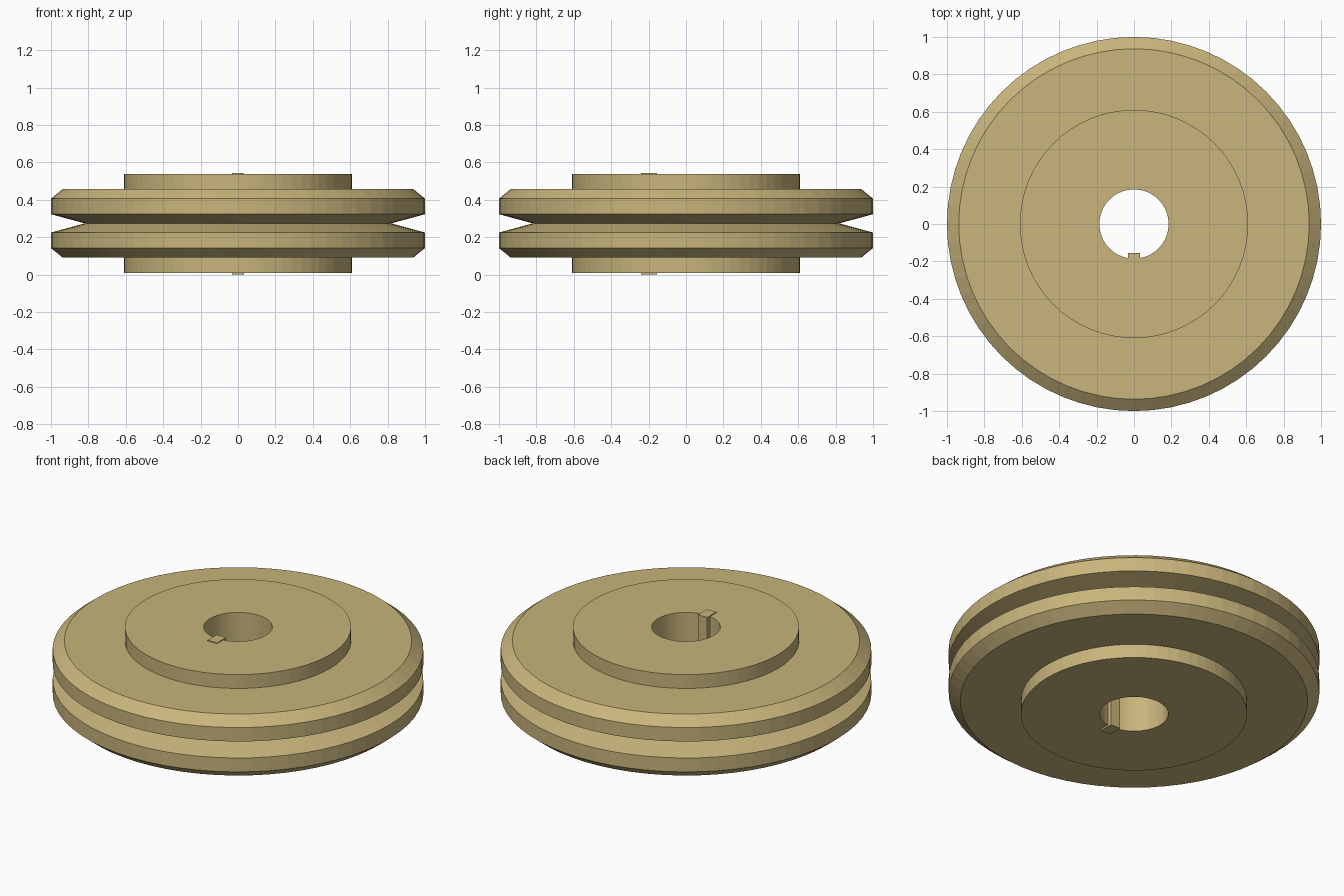
import bpy, bmesh, math

if "Cube" in bpy.data.objects:
    bpy.data.objects.remove(bpy.data.objects["Cube"])

SEGMENTS = 64
MID = 0.274  # height of the groove's mid-plane

mat = bpy.data.materials.new("tan_metal")
mat.diffuse_color = (0.58, 0.46, 0.20, 1)
mat.use_nodes = True
mat.node_tree.nodes["Principled BSDF"].inputs["Base Color"].default_value = mat.diffuse_color


def add_object(name, bm):
    bmesh.ops.recalc_face_normals(bm, faces=bm.faces[:])
    mesh = bpy.data.meshes.new(name)
    bm.to_mesh(mesh)
    bm.free()
    mesh.materials.append(mat)
    obj = bpy.data.objects.new(name, mesh)
    bpy.context.collection.objects.link(obj)
    return obj


def lathe(name, profile):
    """Revolve a closed (radius, z) profile around the z axis."""
    bm = bmesh.new()
    rings = []
    for i in range(SEGMENTS):
        a = 2 * math.pi * i / SEGMENTS
        rings.append([bm.verts.new((r * math.cos(a), r * math.sin(a), z))
                      for r, z in profile])
    n = len(profile)
    for i in range(SEGMENTS):
        p, q = rings[i], rings[(i + 1) % SEGMENTS]
        for j in range(n):
            k = (j + 1) % n
            bm.faces.new((p[j], q[j], q[k], p[k]))
    return add_object(name, bm)


# Pulley wheel: half profile from bore to groove, mirrored about the mid-plane
upper = [(0.185, 0.265), (0.61, 0.265), (0.61, 0.183),
         (0.937, 0.183), (1.0, 0.132), (1.0, 0.049)]
profile = [(r, MID + h) for r, h in upper]
profile.append((0.82, MID))  # bottom of the V groove
profile += [(r, MID - h) for r, h in reversed(upper)]
wheel = lathe("pulley_wheel", profile)
wheel.select_set(True)
bpy.context.view_layer.objects.active = wheel
bpy.ops.object.shade_smooth_by_angle(angle=math.radians(3))

# Shaft key: runs through the bore, slightly proud of both hub faces
bm = bmesh.new()
bmesh.ops.create_cube(bm, size=1)
bmesh.ops.scale(bm, vec=(0.062, 0.085, 2 * MID - 0.004), verts=bm.verts)
bmesh.ops.translate(bm, vec=(0, -0.198, MID - 0.002), verts=bm.verts)
add_object("shaft_key", bm)
